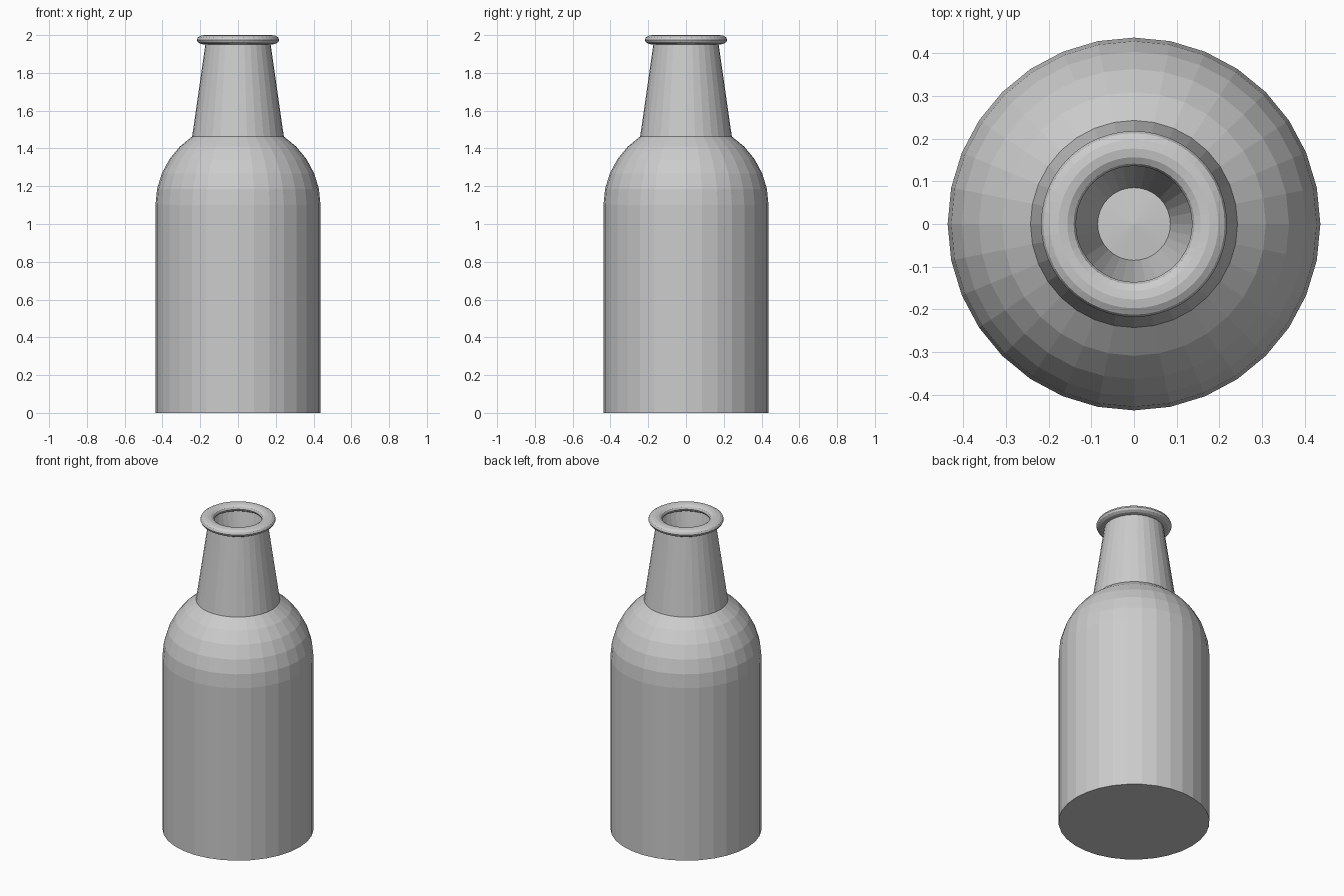
import bpy, bmesh, math
from math import sin, cos, pi

if "Cube" in bpy.data.objects:
    bpy.data.objects.remove(bpy.data.objects["Cube"])

SIDES = 32
R = 0.437          # body radius
Z_SHOULDER = 1.10  # where the straight body meets the dome


def lathe(name, profile, sides, closed=False):
    """Spin an (r, z) profile around z; r = 0 makes a pole."""
    bm = bmesh.new()
    rings = []
    for r, z in profile:
        if r == 0:
            rings.append([bm.verts.new((0, 0, z))] * sides)
        else:
            rings.append([bm.verts.new((r * cos(2 * pi * i / sides),
                                        r * sin(2 * pi * i / sides), z))
                          for i in range(sides)])
    pairs = list(zip(rings, rings[1:]))
    if closed:
        pairs.append((rings[-1], rings[0]))
    for a, b in pairs:
        for i in range(sides):
            j = (i + 1) % sides
            bm.faces.new(dict.fromkeys((a[i], a[j], b[j], b[i])))
    bmesh.ops.recalc_face_normals(bm, faces=bm.faces)
    mesh = bpy.data.meshes.new(name)
    bm.to_mesh(mesh)
    bm.free()
    obj = bpy.data.objects.new(name, mesh)
    bpy.context.collection.objects.link(obj)
    return obj


# Bottle: flat base, straight body, domed shoulder, neck, funnel mouth and plug
step = 2 * pi / SIDES
dome = [(R * cos(k * step), Z_SHOULDER + R * sin(k * step)) for k in range(6)]
cap_r, cap_z = R * sin(step), Z_SHOULDER + R * cos(step)
lathe("bottle_body",
      [(0, 0), (R, 0)] + dome +
      [(0.170, 1.97), (cap_r, cap_z), (0, Z_SHOULDER + R)], SIDES)

# Rolled rim: flattened ring around the mouth
rim = [(0.177 + 0.041 * cos(2 * pi * k / 12), 1.975 + 0.025 * sin(2 * pi * k / 12))
       for k in range(12)]
lathe("mouth_rim", rim, 48, closed=True)
